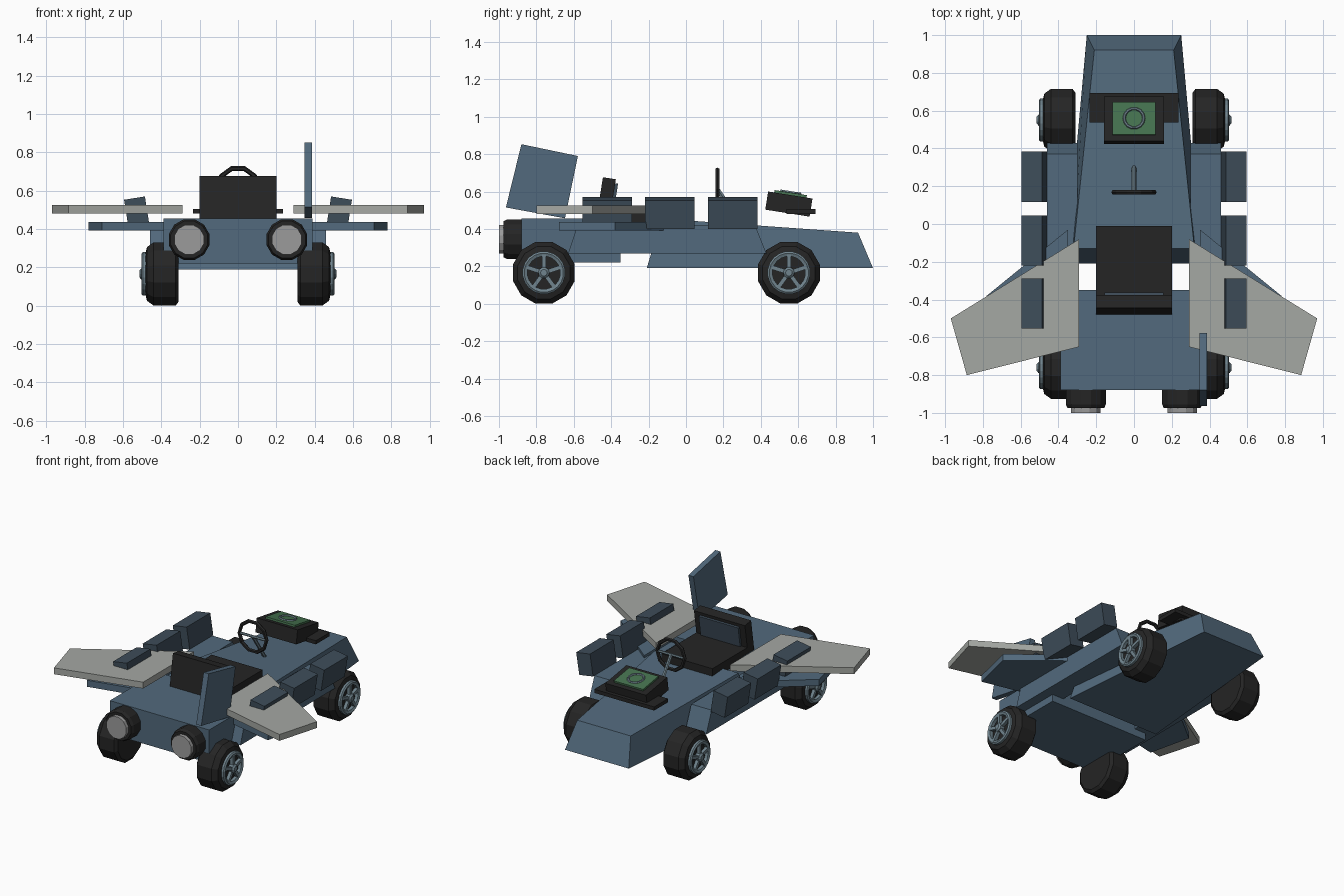
import bpy, bmesh, math
from mathutils import Vector, Matrix

if "Cube" in bpy.data.objects:
    bpy.data.objects.remove(bpy.data.objects["Cube"])


def material(name, rgb):
    m = bpy.data.materials.new(name)
    m.diffuse_color = (*rgb, 1)
    m.use_nodes = True
    m.node_tree.nodes["Principled BSDF"].inputs["Base Color"].default_value = m.diffuse_color
    return m


BLUE = material("body blue", (0.085, 0.144, 0.205))
SLATE = material("dark slate", (0.048, 0.074, 0.102))
GREY = material("wing grey", (0.376, 0.392, 0.367))
BLACK = material("black", (0.018, 0.018, 0.018))
GREEN = material("screen green", (0.061, 0.171, 0.08))
METAL = material("rim metal", (0.162, 0.231, 0.27))
NOZZLE = material("nozzle grey", (0.33, 0.33, 0.33))


def finish(name, bm, mat):
    bmesh.ops.recalc_face_normals(bm, faces=bm.faces)
    me = bpy.data.meshes.new(name)
    bm.to_mesh(me)
    bm.free()
    me.materials.append(mat)
    ob = bpy.data.objects.new(name, me)
    bpy.context.collection.objects.link(ob)
    return ob


def loft(name, rings, mat, caps=True, closed=False):
    """Skin a list of equal-length closed rings of points."""
    bm = bmesh.new()
    vs = [[bm.verts.new(p) for p in r] for r in rings]
    n = len(rings[0])
    for k in range(len(vs) if closed else len(vs) - 1):
        a, b = vs[k], vs[(k + 1) % len(vs)]
        for i in range(n):
            j = (i + 1) % n
            bm.faces.new((a[i], a[j], b[j], b[i]))
    if caps and not closed:
        bm.faces.new(vs[0])
        bm.faces.new(vs[-1])
    return finish(name, bm, mat)


def prism_x(name, yz, x0, x1, mat):
    return loft(name, [[(x, y, z) for y, z in yz] for x in (x0, x1)], mat)


def prism_z(name, xy, z0, z1, mat):
    return loft(name, [[(x, y, z) for x, y in xy] for z in (z0, z1)], mat)


def box(name, c, size, mat, rx=0, ry=0):
    bm = bmesh.new()
    rot = Matrix.Rotation(math.radians(rx), 4, 'X') @ Matrix.Rotation(math.radians(ry), 4, 'Y')
    bmesh.ops.create_cube(bm, size=1, matrix=Matrix.Translation(c) @ rot @ Matrix.Diagonal((*size, 1)))
    return finish(name, bm, mat)


def lathe(name, c, axis, profile, n, mat, closed=False, phase=0.5):
    """Revolve (offset, radius) pairs about an axis through c."""
    axis = Vector(axis)
    up = Vector((0, 0, 1)) if abs(axis.z) < 0.9 else Vector((0, 1, 0))
    up = (up - axis * up.dot(axis)).normalized()
    side = axis.cross(up)
    angles = [2 * math.pi * (i + phase) / n for i in range(n)]
    rings = [[Vector(c) + axis * o + (up * math.cos(a) + side * math.sin(a)) * r for a in angles]
             for o, r in profile]
    return loft(name, rings, mat, closed=closed)


def torus(name, c, axis, radius, tube, n, mat):
    prof = [(tube * math.sin(k * math.pi / 3), radius + tube * math.cos(k * math.pi / 3)) for k in range(6)]
    return lathe(name, c, axis, prof, n, mat, closed=True)


def rod(name, a, b, r, mat):
    a, b = Vector(a), Vector(b)
    d = b - a
    return lathe(name, a, d.normalized(), [(0, r), (d.length, r)], 6, mat)


# hull: wedge that narrows towards the nose
def quad(y0, y1, w0, w1, z0, z1):
    return [(-w0, y0, z0), (w0, y0, z0), (w1, y1, z1), (-w1, y1, z1)]


loft("hull", [quad(-0.21, -0.13, 0.36, 0.32, 0.19, 0.455),
              quad(1.0, 0.92, 0.25, 0.21, 0.19, 0.38)], BLUE)
box("rear_body", (0, -0.615, 0.338), (0.78, 0.53, 0.235), BLUE)

# fin, on one side only
prism_x("tail_fin", [(-0.88, 0.853), (-0.578, 0.79), (-0.647, 0.457), (-0.963, 0.515)], 0.346, 0.386, BLUE)

# mirrored pods, wings, side boxes and jets
for s, side in ((-1, "left"), (1, "right")):
    prism_x(side + "_side_pod", [(-0.63, 0.27), (-0.58, 0.42), (0.37, 0.42), (0.43, 0.27)],
            s * 0.30, s * 0.46, BLUE)
    prism_z(side + "_lower_wing", [(s * x, y) for x, y in
            ((0.35, -0.03), (0.78, -0.38), (0.71, -0.68), (0.35, -0.60))], 0.392, 0.438, BLUE)
    prism_z(side + "_upper_wing", [(s * x, y) for x, y in
            ((0.29, -0.08), (0.97, -0.50), (0.885, -0.80), (0.29, -0.65))], 0.48, 0.525, GREY)
    for i, y in enumerate((0.25, -0.087, -0.42)):
        box(f"{side}_side_box_{i + 1}", (s * 0.528, y, 0.485), (0.11, 0.265, 0.155), SLATE, ry=s * 9)
    c = (s * 0.255, 0, 0.345)
    lathe(side + "_jet", c, (0, -1, 0), [(0.85, 0.11), (0.955, 0.11), (0.975, 0.10)], 12, BLACK)
    lathe(side + "_jet_nozzle", c, (0, -1, 0), [(0.96, 0.08), (1.0, 0.08)], 12, NOZZLE)

    # wheels: chamfered tyre, rim ring and five spokes
    for end, y in (("rear", -0.76), ("nose", 0.55)):
        n = f"{side}_{end}_"
        c = (s * 0.31, y, 0.166)
        ax = (s, 0, 0)
        lathe(n + "tyre", c, ax, [(0, 0.150), (0.015, 0.171), (0.13, 0.171), (0.165, 0.145),
                                  (0.172, 0.115), (0.165, 0.09)], 12, BLACK)
        lathe(n + "rim", c, ax, [(0.16, 0.115), (0.187, 0.115), (0.194, 0.105), (0.187, 0.088),
                                 (0.16, 0.088)], 20, METAL, closed=True)
        lathe(n + "hub", c, ax, [(0.16, 0.03), (0.195, 0.03), (0.205, 0.018)], 10, METAL)
        for k in range(5):
            a = 2 * math.pi * k / 5
            cy, cz = 0.054 * math.sin(a), 0.054 * math.cos(a)
            box(f"{n}spoke_{k + 1}", (s * 0.49, y + cy, 0.166 + cz), (0.022, 0.022, 0.085),
                METAL, rx=-math.degrees(a))

# seat
box("seat_cushion", (0, -0.22, 0.462), (0.40, 0.42, 0.075), BLACK)
box("seat_back", (0, -0.428, 0.555), (0.40, 0.07, 0.235), BLACK, rx=-9)
box("seat_back_pad", (0, -0.388, 0.562), (0.31, 0.024, 0.165), SLATE, rx=-9)

# steering wheel and column
W = Vector((0, 0.168, 0.614))
torus("steering_wheel", W, (0, 1, 0), 0.107, 0.013, 10, BLACK)
rod("steering_column", W, (0, 0.30, 0.42), 0.012, METAL)
rod("steering_crossbar", W - Vector((0.10, 0, 0)), W + Vector((0.10, 0, 0)), 0.009, METAL)

# dashboard with screen and dial ring, tilted
T = -9
rot = Matrix.Rotation(math.radians(T), 3, 'X')
D = Vector((0, 0.55, 0.533))
box("dashboard", D, (0.32, 0.24, 0.098), BLACK, rx=T)
box("dashboard_shelf", (0, 0.615, 0.493), (0.47, 0.155, 0.026), BLACK)
box("dashboard_screen", D + rot @ Vector((0, 0, 0.051)), (0.23, 0.175, 0.022), GREEN, rx=T)
torus("screen_dial", D + rot @ Vector((0, 0, 0.063)), rot @ Vector((0, 0, 1)), 0.052, 0.008, 14, METAL)
